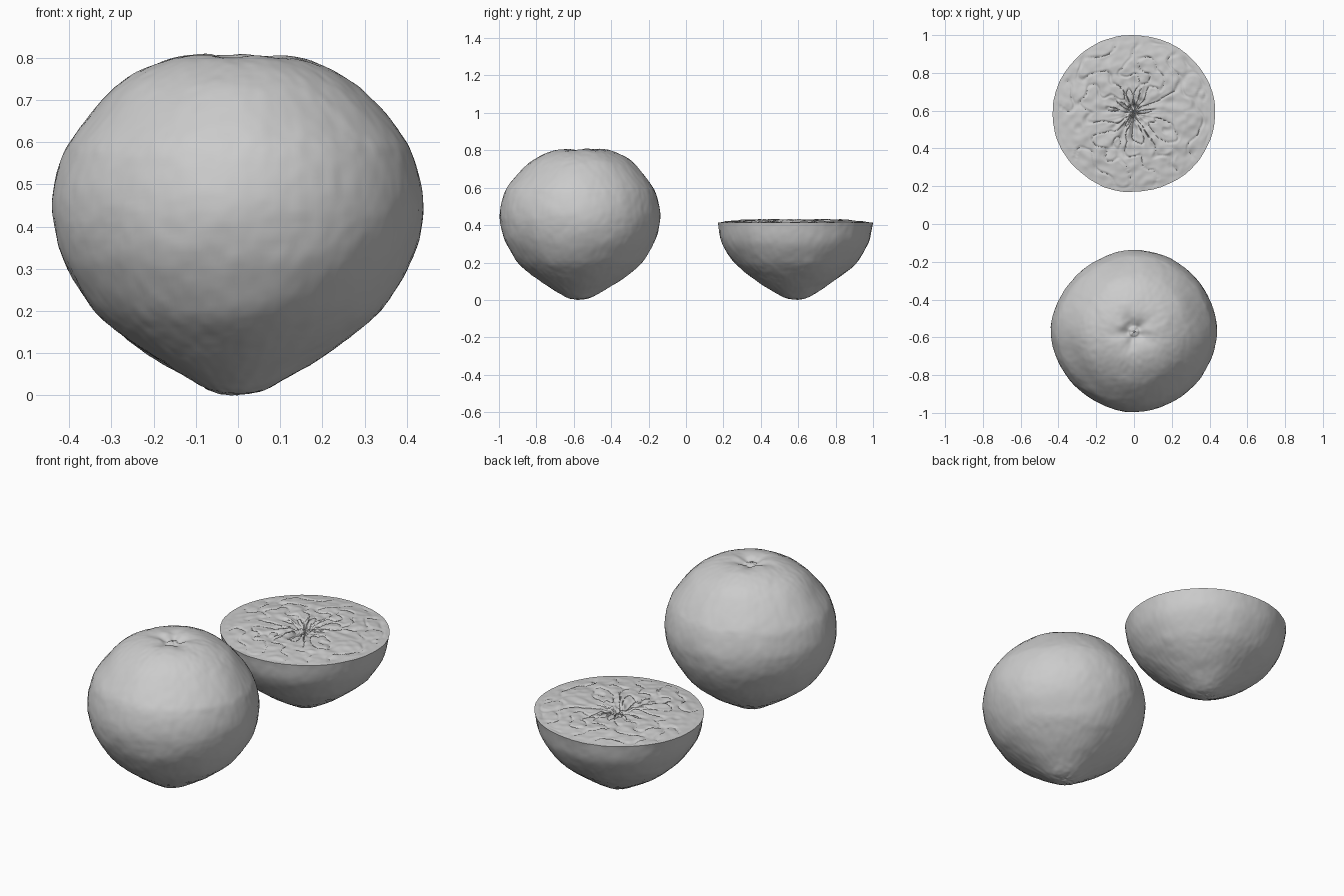
import bpy, bmesh, math
from mathutils import Vector, noise

if "Cube" in bpy.data.objects:
    bpy.data.objects.remove(bpy.data.objects["Cube"])

SEG = 224


def catmull(p0, p1, p2, p3, t):
    return 0.5 * (2 * p1 + (p2 - p0) * t + (2 * p0 - 5 * p1 + 4 * p2 - p3) * t * t
                  + (3 * p1 - p0 - 3 * p2 + p3) * t ** 3)


def smooth_profile(points, steps):
    """Catmull-Rom curve through (radius, height) points."""
    p = [Vector(q) for q in points]
    p = [2 * p[0] - p[1]] + p + [2 * p[-1] - p[-2]]
    out = []
    for i in range(1, len(p) - 2):
        out += [catmull(*p[i - 1:i + 3], k / steps) for k in range(steps)]
    return out + [p[-2]]


def outline(factors, a):
    """Uneven roundness: eight radius factors, one every 45 degrees."""
    u = a / math.tau * 8
    i = int(u)
    return catmull(*[factors[(i + k) % 8] for k in (-1, 0, 1, 2)], u - i)


def skin(co, seed):
    """Rind relief: broad lumps plus fine pores, rougher at the blossom scar."""
    s = Vector((seed, seed * 2, 0))
    h = 0.005 * noise.noise(co * 5 + s) + 0.002 * noise.noise(co * 14 + s)
    h += 0.0016 * noise.noise(co * 38 + s)
    scar = math.exp(-((co.x + 0.03) ** 2 + co.y ** 2 + co.z ** 2) / 0.003)
    return h + 0.005 * scar * noise.noise(co * 60 + s)


def flesh(r, a):
    """Cut face relief: radial fibres, short cracks and a torn core."""
    c, s = math.cos(a), math.sin(a)
    p = Vector((r * c, r * s, 0))
    fade = min(1, max(0, (0.42 - r) / 0.03))
    fibre = noise.noise(Vector((c * 5, s * 5, r * 9)))
    crack = max(0, 1 - abs(noise.noise(Vector((c * 3.5, s * 3.5, r * 11 + 4)))) * 9)
    z = 0.015 * min(1, (0.43 - r) / 0.15) + fade * (0.006 * fibre
        + 0.004 * noise.noise(p * 26) - 0.007 * crack * min(1, r / 0.1))
    core = math.exp(-(r / 0.06) ** 2)
    slit = math.exp(-(p.x / 0.018) ** 2 - ((p.y + 0.09) / 0.07) ** 2)
    z -= 0.026 * core * (1 + 1.3 * noise.noise(p * 32)) + 0.018 * slit
    return z


def lathe(name, rings, centre):
    """Skin a list of vertex rings; first and last rings close to a point."""
    bm = bmesh.new()
    first, last = bm.verts.new(rings[0][0]), bm.verts.new(rings[-1][0])
    loops = [[bm.verts.new(v) for v in ring] for ring in rings[1:-1]]
    for j in range(SEG):
        k = (j + 1) % SEG
        bm.faces.new((first, loops[0][k], loops[0][j]))
        for lo, hi in zip(loops, loops[1:]):
            bm.faces.new((lo[j], lo[k], hi[k], hi[j]))
        bm.faces.new((loops[-1][j], loops[-1][k], last))
    bmesh.ops.recalc_face_normals(bm, faces=bm.faces)
    mesh = bpy.data.meshes.new(name)
    bm.to_mesh(mesh)
    bm.free()
    ob = bpy.data.objects.new(name, mesh)
    bpy.context.collection.objects.link(ob)
    ob.location = centre
    bpy.ops.object.select_all(action='DESELECT')
    ob.select_set(True)
    bpy.context.view_layer.objects.active = ob
    bpy.ops.object.shade_smooth_by_angle(angle=math.radians(50))
    return ob


def rind_rings(profile, factors, seed):
    rings = []
    for r, z in profile:
        ring = []
        for j in range(SEG):
            a = math.tau * j / SEG
            # outline unevenness fades towards the poles
            f = 1 + (outline(factors, a) - 1) * min(1, r / 0.3)
            co = Vector((r * f * math.cos(a), r * f * math.sin(a), z))
            n = (co - Vector((0, 0, 0.42))).normalized()
            h = skin(co, seed)
            ring.append(co + n * h)
        rings.append(ring)
    low = min(v.z for ring in rings for v in ring)
    for ring in rings:
        for v in ring:
            v.z -= low * max(0, 1 - v.z / 0.2)
    return rings


lower = [(0, 0), (.03, .001), (.07, .012), (.12, .04), (.21, .095), (.29, .155),
         (.35, .215), (.408, .31)]
upper = [(.433, .39), (.438, .47), (.418, .56), (.385, .62), (.31, .71), (.25, .757),
         (.18, .79), (.12, .803), (.07, .799), (.035, .784), (.02, .79), (0, .796)]

# Whole fruit with dimpled stem end
rings = rind_rings(smooth_profile(lower + upper, 6),
                   [1.0, .985, .985, .968, 1.0, .965, .968, .965], 3)
for ring in rings:
    for v in ring:
        # creases radiating from the stem, crown leaning to the back
        t = max(0, (v.z - 0.6) / 0.2)
        r, a = math.hypot(v.x, v.y), math.atan2(v.y, v.x)
        v.z += t * (0.03 * v.y + 0.004 * math.sin(5 * a + 1) * math.exp(-((r - .07) / .05) ** 2))
lathe("whole_fruit", rings, (0, -0.57, 0))

# Half fruit: lower rind closed by the cut face
factors = [1.0, .978, .965, .985, 1.0, .985, .965, .975]
rings = rind_rings(smooth_profile(lower + [(.43, .413)], 7), factors, 8)
rim = rings[-1]
STEPS = 90
for i in range(1, STEPS + 1):
    s = 1 - i / STEPS
    ring = []
    for j in range(SEG):
        v = rim[j]
        relief = flesh(0.43 * s, math.tau * j / SEG)
        ring.append(Vector((v.x * s, v.y * s, 0.413 + (v.z - 0.413) * s + relief)))
    rings.append(ring)
lathe("half_fruit", rings, (0, 0.585, 0))
